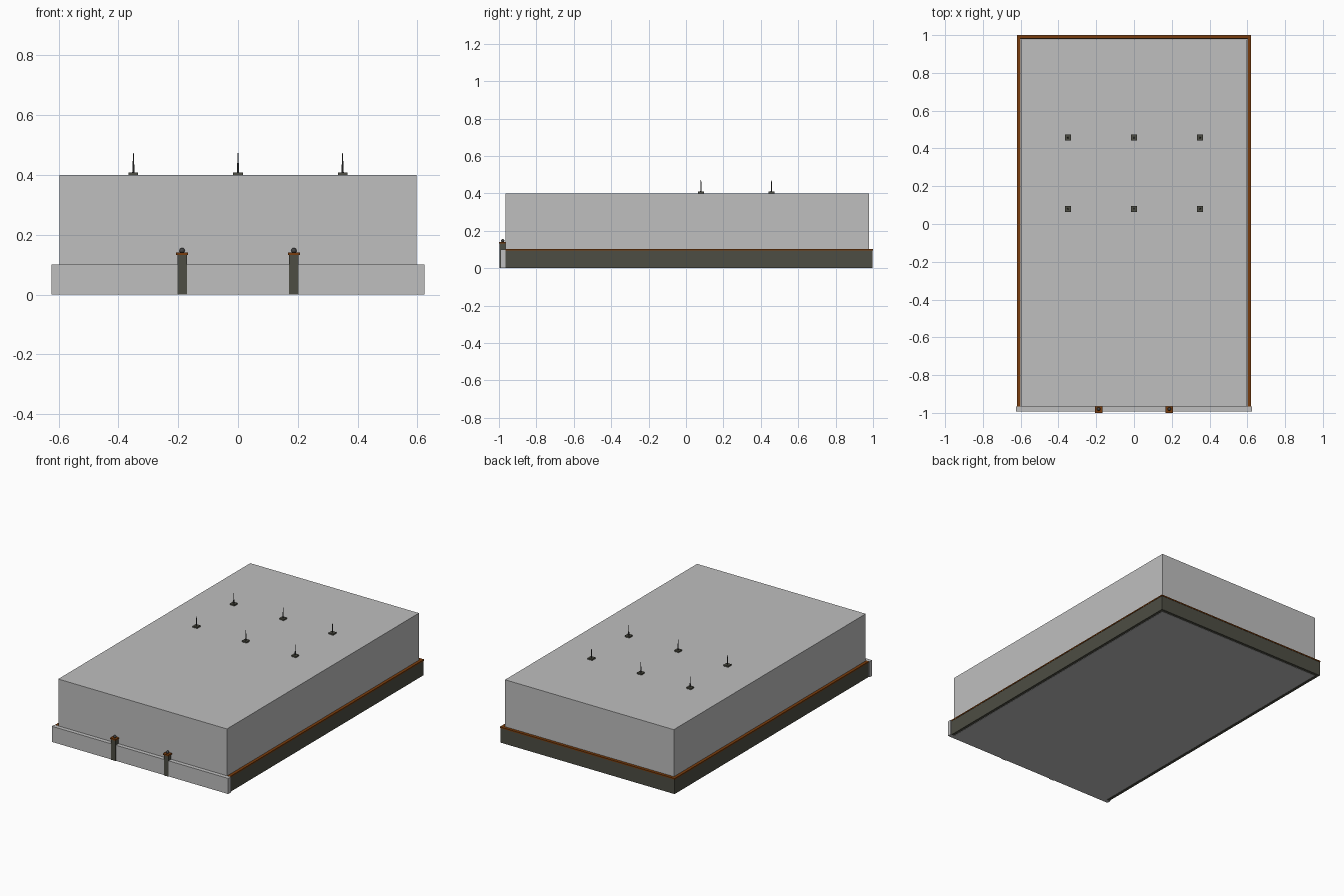
import bpy
import bmesh
from mathutils import Matrix

cube = bpy.data.objects.get("Cube")
if cube:
    bpy.data.objects.remove(cube, do_unlink=True)


def material(name, rgb):
    m = bpy.data.materials.new(name)
    m.use_nodes = True
    m.diffuse_color = (*rgb, 1)
    m.node_tree.nodes["Principled BSDF"].inputs["Base Color"].default_value = (*rgb, 1)
    return m


GREY = material("plain grey", (0.52, 0.52, 0.52))
STONE = material("dark stone", (0.075, 0.075, 0.056))
BROWN = material("brown coping", (0.19, 0.046, 0.004))
METAL = material("dark metal", (0.06, 0.06, 0.06))


def finish(name, bm, mat):
    mesh = bpy.data.meshes.new(name)
    bm.to_mesh(mesh)
    bm.free()
    mesh.materials.append(mat)
    obj = bpy.data.objects.new(name, mesh)
    bpy.context.collection.objects.link(obj)
    return obj


def box(name, x, y, z, mat):
    """Box from (min, max) ranges on each axis."""
    bm = bmesh.new()
    size = [r[1] - r[0] for r in (x, y, z)]
    mid = [(r[0] + r[1]) / 2 for r in (x, y, z)]
    bmesh.ops.create_cube(bm, size=1, matrix=Matrix.Translation(mid) @ Matrix.Diagonal((*size, 1)))
    return finish(name, bm, mat)


def post(name, x, y, width, z, mat):
    h = width / 2
    return box(name, (x - h, x + h), (y - h, y + h), z, mat)


def cone(name, x, y, z, r1, r2, mat, sides=8):
    bm = bmesh.new()
    bmesh.ops.create_cone(bm, cap_ends=True, segments=sides, radius1=r1, radius2=r2,
                          depth=z[1] - z[0],
                          matrix=Matrix.Translation((x, y, (z[0] + z[1]) / 2)))
    return finish(name, bm, mat)


# Main block and front wall
FRONT, BACK = -0.966, 1.0
box("main_block", (-0.598, 0.598), (FRONT, 0.978), (0, 0.4), GREY)
box("front_wall", (-0.625, 0.625), (-0.992, FRONT), (0, 0.1), GREY)

# Boundary walls with brown coping
for label, s in (("left", 1), ("right", -1)):
    box(label + "_wall", sorted((s * 0.6, s * 0.618)), (FRONT, BACK - 0.002), (0, 0.093), STONE)
    box(label + "_coping", sorted((s * 0.601, s * 0.62)), (FRONT, BACK), (0.093, 0.101), BROWN)
box("back_wall", (-0.6, 0.6), (0.98, BACK - 0.002), (0, 0.093), STONE)
box("back_coping", (-0.601, 0.601), (0.981, BACK), (0.093, 0.101), BROWN)

# Gate pillars with coping and ball finial
for label, x in (("left", 0.187), ("right", -0.187)):
    y = -0.98
    post(label + "_pillar", x, y, 0.032, (0, 0.132), STONE)
    post(label + "_pillar_cap", x, y, 0.04, (0.132, 0.14), BROWN)
    bm = bmesh.new()
    bmesh.ops.create_uvsphere(bm, u_segments=12, v_segments=8, radius=0.009,
                              matrix=Matrix.Translation((x, y, 0.147)))
    for f in bm.faces:
        f.smooth = True
    finish(label + "_pillar_ball", bm, METAL)

# Roof masts on square bases
for row, y in (("front", 0.08), ("rear", 0.457)):
    for col, x in (("left", 0.35), ("middle", 0), ("right", -0.35)):
        name = row + "_" + col + "_mast"
        post(name + "_base", x, y, 0.032, (0.4, 0.409), STONE)
        cone(name + "_socket", x, y, (0.409, 0.43), 0.004, 0.003, METAL)
        cone(name + "_pole", x, y, (0.43, 0.474), 0.003, 0.001, METAL)
